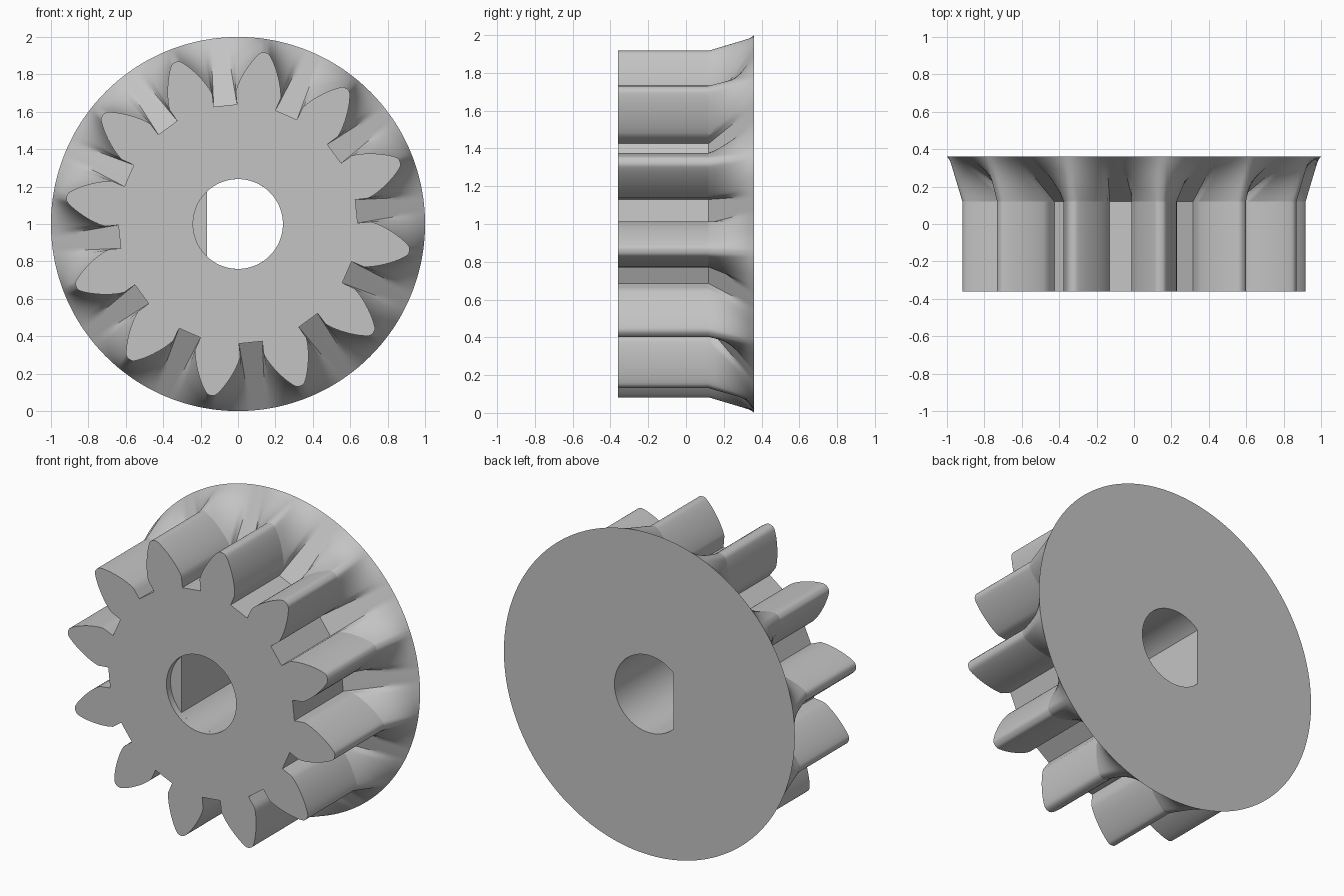
import bpy, bmesh, math
from mathutils import Vector
from mathutils.geometry import interpolate_bezier

TEETH = 12
PHASE = math.radians(21.1)
HALF = math.pi / TEETH
FRONT, BEND, BACK = -0.36, 0.12, 0.36
ROOT_R, RIM_R, BORE_R = 0.64, 1.0, 0.24

default = bpy.data.objects.get("Cube")
if default:
    bpy.data.objects.remove(default)

grey = bpy.data.materials.new("plain grey")
grey.use_nodes = True
grey.diffuse_color = (0.55, 0.55, 0.55, 1)
grey.node_tree.nodes["Principled BSDF"].inputs["Base Color"].default_value = grey.diffuse_color


def bezier(points, count):
    a, b, c, d = [Vector(p).to_3d() for p in points]
    return [p.to_2d() for p in interpolate_bezier(a, b, c, d, count)]


def half_tooth():
    """Points (outward, sideways) from the tip centre to the gap centre."""
    tip = bezier([(0.928, 0), (0.928, 0.012), (0.926, 0.022), (0.913, 0.032)], 6)
    flank = bezier([(0.913, 0.032), (0.87, 0.068), (0.77, 0.115), (0.70, 0.122)], 14)
    corner_angle = math.radians(9.4)
    corner = ROOT_R * Vector((math.cos(corner_angle), math.sin(corner_angle)))
    gap_r = ROOT_R * math.cos(HALF - corner_angle)
    gap = gap_r * Vector((math.cos(HALF), math.sin(HALF)))
    neck = [flank[-1].lerp(corner, t / 3) for t in (1, 2, 3)]
    floor = [corner.lerp(gap, t / 3) for t in (1, 2, 3)]
    return tip + flank[1:] + neck + floor


# Gear outline and the matching points on the rim, spaced by arc length
half = half_tooth()
lengths = [0.0]
for p, q in zip(half, half[1:]):
    lengths.append(lengths[-1] + (q - p).length)
side = [(p.length, math.atan2(p.y, p.x), HALF * s / lengths[-1]) for p, s in zip(half, lengths)]
tooth = [(r, -a, -b) for r, a, b in reversed(side[1:])] + side[:-1]
outline, rim = [], []
for k in range(TEETH):
    turn = PHASE + 2 * HALF * k
    for r, a, b in tooth:
        outline.append(r * Vector((math.cos(a + turn), math.sin(a + turn))))
        rim.append(RIM_R * Vector((math.cos(b + turn), math.sin(b + turn))))


def loft(name, rings):
    """Closed solid through rings given as (depth, outline points)."""
    bm = bmesh.new()
    loops = [[bm.verts.new((p.x, y, p.y + RIM_R)) for p in pts] for y, pts in rings]
    n = len(loops[0])
    for a, b in zip(loops, loops[1:]):
        for i in range(n):
            j = (i + 1) % n
            bm.faces.new((a[i], a[j], b[j], b[i]))
    bm.faces.new(loops[0])
    bm.faces.new(loops[-1])
    bmesh.ops.recalc_face_normals(bm, faces=bm.faces[:])
    mesh = bpy.data.meshes.new(name)
    bm.to_mesh(mesh)
    bm.free()
    mesh.materials.append(grey)
    obj = bpy.data.objects.new(name, mesh)
    bpy.context.collection.objects.link(obj)
    return obj


# Straight teeth that flare into the round back disc
STEPS = 8
rings = [(FRONT, outline)]
for i in range(STEPS + 1):
    t = i / STEPS
    rings.append((BEND + (BACK - BEND) * t, [p.lerp(q, t) for p, q in zip(outline, rim)]))
gear = loft("pinion_gear", rings)


# Shaft hole: short round mouth, then a D shape with a flat side
def arc(limit, count):
    return [BORE_R * Vector((math.cos(a), math.sin(a)))
            for a in (-limit + 2 * limit * i / count for i in range(count + 1))]


circle = arc(math.pi, 96)[:-1]
d_shape = arc(math.acos(-0.165 / BORE_R), 72)
cutters = [
    loft("bore_mouth_cutter", [(FRONT - 0.1, circle), (FRONT + 0.04, circle)]),
    loft("bore_flat_cutter", [(FRONT - 0.2, d_shape), (BACK + 0.1, d_shape)]),
]
bpy.ops.object.select_all(action="DESELECT")
bpy.context.view_layer.objects.active = gear
gear.select_set(True)
for cutter in cutters:
    cutter.hide_render = True
    mod = gear.modifiers.new(cutter.name, "BOOLEAN")
    mod.object = cutter
    mod.operation = "DIFFERENCE"
    mod.solver = "EXACT"
    bpy.ops.object.modifier_apply(modifier=mod.name)
for cutter in cutters:
    bpy.data.objects.remove(cutter)

# Smooth flanks, crisp edges and a crease where the flare begins
bpy.ops.object.shade_smooth_by_angle(angle=math.radians(30))
verts = gear.data.vertices
for edge in gear.data.edges:
    if all(abs(verts[v].co.y - BEND) < 1e-4 for v in edge.vertices):
        edge.use_edge_sharp = True
